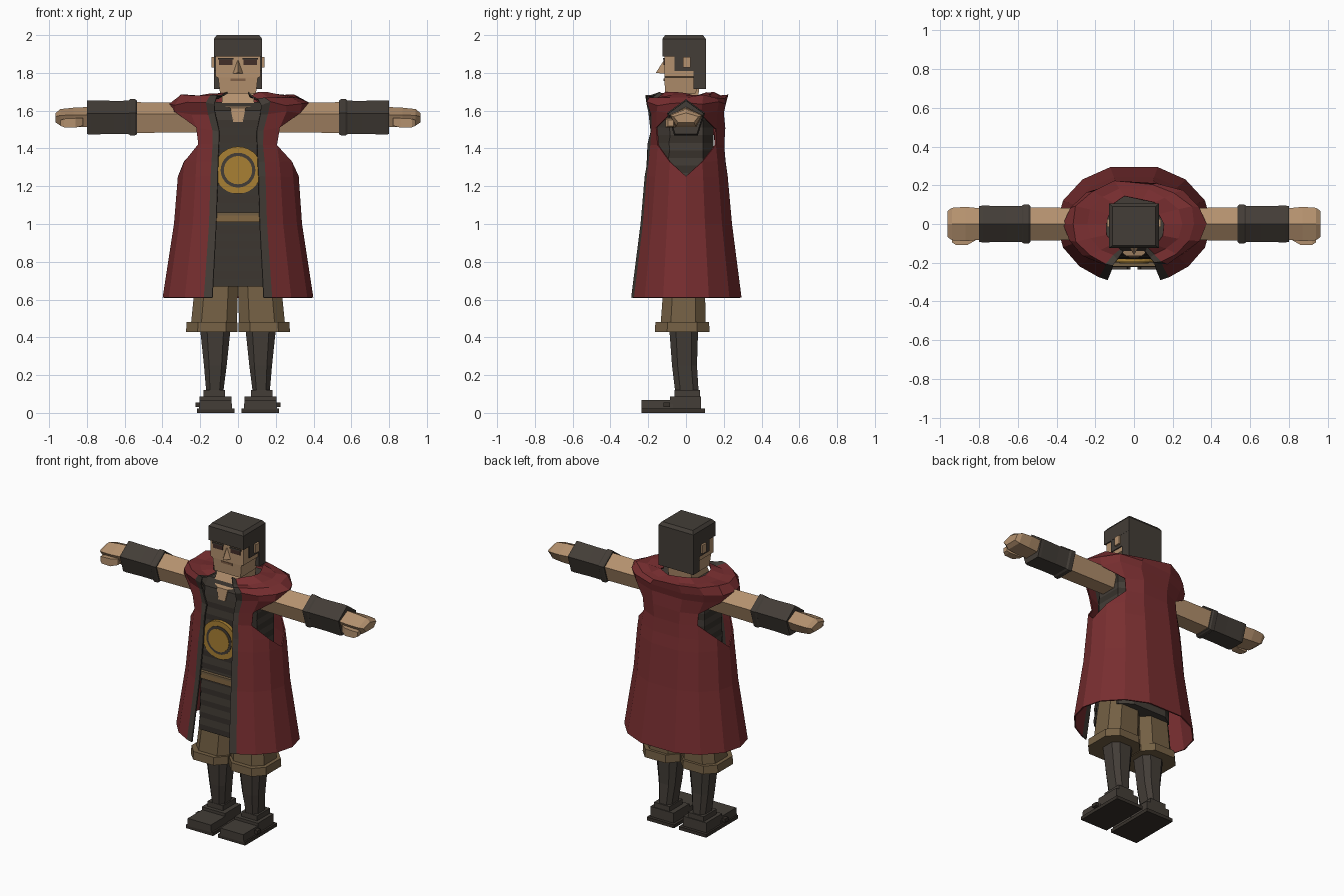
import bpy, bmesh, random
from math import sin, cos, radians, pi

random.seed(4)
old = bpy.data.objects.get("Cube")
if old:
    bpy.data.objects.remove(old)


def material(name, r, g, b):
    """Flat material from display colour values, stored as linear."""
    lin = [((c / 255 + 0.055) / 1.055) ** 2.4 for c in (r, g, b)] + [1]
    m = bpy.data.materials.new(name)
    m.use_nodes = True
    m.diffuse_color = lin
    m.node_tree.nodes["Principled BSDF"].inputs["Base Color"].default_value = lin
    return m


red = material("cloak red", 120, 46, 48)
charcoal = material("charcoal", 67, 61, 55)
shadow = material("dark stripe", 55, 49, 43)
skin = material("skin", 180, 145, 110)
khaki = material("khaki cloth", 116, 96, 68)
leather = material("belt leather", 132, 104, 68)
gold = material("gold", 168, 128, 52)
eye = material("eye brown", 66, 46, 40)
lip = material("lip brown", 126, 94, 70)


def finish(name, bm, *mats):
    bmesh.ops.recalc_face_normals(bm, faces=bm.faces)
    mesh = bpy.data.meshes.new(name)
    bm.to_mesh(mesh)
    bm.free()
    for m in mats:
        mesh.materials.append(m)
    ob = bpy.data.objects.new(name, mesh)
    bpy.context.collection.objects.link(ob)
    return ob


def loft(name, rings, *mats, rule=None):
    """Closed skin over point rings; rule picks a material for each band."""
    bm = bmesh.new()
    rows = [[bm.verts.new(p) for p in ring] for ring in rings]
    n = len(rows[0])
    for i, (a, b) in enumerate(zip(rows, rows[1:])):
        for k in range(n):
            j = (k + 1) % n
            f = bm.faces.new((a[k], a[j], b[j], b[k]))
            f.material_index = rule(i) if rule else 0
    bm.faces.new(rows[0])
    bm.faces.new(rows[-1])
    return finish(name, bm, *mats)


def rect(z, x0, x1, y0, y1):
    return [(x0, y0, z), (x1, y0, z), (x1, y1, z), (x0, y1, z)]


def box(name, mat, x0, x1, y0, y1, z0, z1):
    return loft(name, [rect(z0, x0, x1, y0, y1), rect(z1, x0, x1, y0, y1)], mat)


def chamfered(z, cx, cy, rx, ry, cut=0.55):
    """Eight sided ring around the vertical axis."""
    pts = [(1, -cut), (1, cut), (cut, 1), (-cut, 1), (-1, cut), (-1, -cut), (-cut, -1), (cut, -1)]
    return [(cx + rx * u, cy + ry * v, z) for u, v in pts]


def pentagon(x, r, zc=1.555, flat=1.0):
    """Five sided ring around the arm axis, point up."""
    return [(x, r * sin(k * 2 * pi / 5), zc + flat * r * cos(k * 2 * pi / 5)) for k in range(5)]


# Cloak: open-fronted loft with pointed arm holes and dark front trim
half = [20, 27, 45, 67, 90, 113, 138, 162]
angles = half + [360 - a for a in reversed(half)]
# height, half width, half depth, arm hole half width in columns
cloak_rings = [(0.61, 0.395, 0.305, 0), (1.0, 0.335, 0.252, 0), (1.25, 0.315, 0.226, 0),
               (1.33, 0.307, 0.217, 1), (1.42, 0.292, 0.21, 2), (1.5, 0.3, 0.207, 2),
               (1.59, 0.355, 0.208, 0), (1.635, 0.365, 0.218, 0), (1.672, 0.315, 0.222, 0),
               (1.67, 0.24, 0.185, 0), (1.685, 0.15, 0.14, 0)]
bm = bmesh.new()
rows = []
for z, hx, hy, hole in cloak_rings:
    row = []
    for k, a in enumerate(angles):
        to_side = min(abs(k - 4), abs(k - 11))
        j = random.uniform(-1, 1) * (0.012 if z > 1.45 else 0.003 if z > 1 else 0)
        co = ((hx + j) * sin(radians(a)), -(hy + j) * cos(radians(a)), z + j)
        row.append(bm.verts.new(co) if to_side >= hole else None)
    rows.append(row)
for a, b in zip(rows, rows[1:]):
    for k in range(len(angles) - 1):
        kept = [v for v in (a[k], a[k + 1], b[k + 1], b[k]) if v]
        if len(kept) > 2:
            bm.faces.new(kept).material_index = int(k in (0, len(angles) - 2))
cloak = finish("cloak", bm, red, charcoal)
solid = cloak.modifiers.new("thickness", 'SOLIDIFY')
solid.thickness = 0.008
solid.offset = 0

# Tunic made of overlapping horizontal bands
def torso_ring(z, step, hx=0.2):
    f = 0.16 + (1.6 - z) * 0.06 + step
    return [(0.13, -f, z), (hx, -f / 2, z), (hx, 0.09, z), (0.12, 0.145, z),
            (-0.12, 0.145, z), (-hx, 0.09, z), (-hx, -f / 2, z), (-0.13, -f, z)]


bands = [torso_ring(0.67 + 0.04 * i, 0.01 * (i % 2)) for i in range(23)]
bands += [torso_ring(1.6, 0, 0.23), torso_ring(1.645, -0.04, 0.18)]
loft("tunic", bands, charcoal, shadow, rule=lambda i: i % 2)
box("belt", leather, -0.15, 0.15, -0.216, -0.12, 1.01, 1.055)
box("belt_edge", khaki, -0.15, 0.15, -0.22, -0.2, 1.045, 1.06)


def disc(name, mat, r, y, zc=1.285):
    circle = [(r * cos(k * pi / 14), r * sin(k * pi / 14)) for k in range(28)]
    loft(name, [[(u, yy, zc + v) for u, v in circle] for yy in (y, -0.17)], mat)


disc("medallion_rim", gold, 0.125, -0.197)
disc("medallion_groove", charcoal, 0.092, -0.2)
disc("medallion_centre", gold, 0.075, -0.203)

# Neck and open neckline
loft("neck", [rect(1.54, -0.025, 0.025, -0.172, 0), rect(1.615, -0.04, 0.04, -0.165, 0.04),
              rect(1.625, -0.085, 0.085, -0.13, 0.06), rect(1.72, -0.085, 0.085, -0.08, 0.07)], skin)

# Head
loft("head", [rect(1.69, -0.095, 0.095, -0.11, 0.05), rect(1.775, -0.105, 0.105, -0.115, 0.08),
              rect(1.78, -0.12, 0.12, -0.115, 0.09), rect(1.9, -0.12, 0.12, -0.115, 0.09)], skin)
loft("nose", [[(-0.03, -0.11, 1.795), (0.03, -0.11, 1.795), (0, -0.16, 1.8)],
              [(-0.006, -0.11, 1.865), (0.006, -0.11, 1.865), (0, -0.118, 1.865)]], skin)
box("mouth", lip, -0.04, 0.04, -0.118, -0.11, 1.757, 1.77)
loft("hair_top", [rect(1.888, -0.128, 0.128, -0.125, 0.105), rect(1.98, -0.128, 0.128, -0.125, 0.105),
                  rect(2.0, -0.112, 0.112, -0.11, 0.09)], charcoal)
box("hair_back", charcoal, -0.127, 0.127, 0.04, 0.105, 1.715, 1.89)


def side_parts(side, s):
    """Everything that repeats on the left (s = 1) and right (s = -1)."""
    def pair_box(name, mat, x0, x1, *rest):
        box(side + name, mat, s * x0, s * x1, *rest)

    def pair_loft(name, rings, mat):
        loft(side + name, [[(s * x, y, z) for x, y, z in r] for r in rings], mat)

    # Face details
    pair_box("eye", eye, 0.03, 0.1, -0.12, -0.11, 1.842, 1.87)
    pair_box("brow", charcoal, 0.025, 0.105, -0.123, -0.11, 1.87, 1.88)
    pair_box("ear", skin, 0.11, 0.14, -0.015, 0.025, 1.828, 1.885)
    pair_box("side_hair", charcoal, 0.11, 0.127, -0.062, 0.06, 1.81, 1.89)

    # Arm, bracer and hand
    pair_loft("arm", [pentagon(0.17, 0.085), pentagon(0.35, 0.088), pentagon(0.56, 0.09)], skin)
    pair_loft("bracer", [pentagon(0.55, 0.098), pentagon(0.66, 0.097), pentagon(0.78, 0.1),
                         pentagon(0.8, 0.098)], charcoal)
    pair_loft("bracer_ring", [pentagon(0.535, 0.098), pentagon(0.545, 0.106), pentagon(0.57, 0.106),
                              pentagon(0.58, 0.098)], charcoal)
    pair_loft("hand", [pentagon(0.79, 0.085, 1.56, 0.7), pentagon(0.87, 0.093, 1.56, 0.6),
                       pentagon(0.94, 0.088, 1.56, 0.55), pentagon(0.965, 0.07, 1.56, 0.4)], skin)
    pair_loft("thumb", [[(x, y + dy, z + dz) for dy, dz in ((0, 0), (w, 0), (w, w), (0, w))]
                        for x, y, z, w in ((0.82, -0.085, 1.52, 0.04), (0.86, -0.108, 1.51, 0.05),
                                           (0.92, -0.108, 1.512, 0.045), (0.94, -0.095, 1.52, 0.03))], skin)

    # Breeches with a turned cuff
    pair_loft("breeches", [chamfered(0.46, 0.128, -0.015, 0.122, 0.12),
                           chamfered(0.66, 0.115, -0.01, 0.115, 0.11),
                           chamfered(0.95, 0.09, -0.01, 0.09, 0.1)], khaki)
    pair_loft("breeches_cuff", [chamfered(0.428, 0.139, -0.02, 0.136, 0.145),
                                chamfered(0.48, 0.138, -0.02, 0.134, 0.142)], khaki)

    # Boot
    pair_loft("boot_shaft", [chamfered(0.11, 0.123, 0.005, 0.045, 0.062),
                             chamfered(0.25, 0.12, -0.008, 0.06, 0.066),
                             chamfered(0.44, 0.12, -0.012, 0.08, 0.076)], charcoal)
    pair_box("boot_ankle", charcoal, 0.068, 0.182, -0.06, 0.075, 0.08, 0.12)
    pair_box("boot_heel", charcoal, 0.035, 0.205, -0.085, 0.08, 0.018, 0.087)
    pair_loft("boot_toe", [rect(0.018, 0.03, 0.208, -0.235, -0.07),
                           rect(0.068, 0.035, 0.203, -0.235, -0.07)], charcoal)
    pair_box("boot_sole", shadow, 0.018, 0.217, -0.235, 0.1, 0, 0.022)
    pair_box("boot_buckle", shadow, 0.2, 0.226, -0.12, -0.085, 0.032, 0.055)


side_parts("left_", 1)
side_parts("right_", -1)
